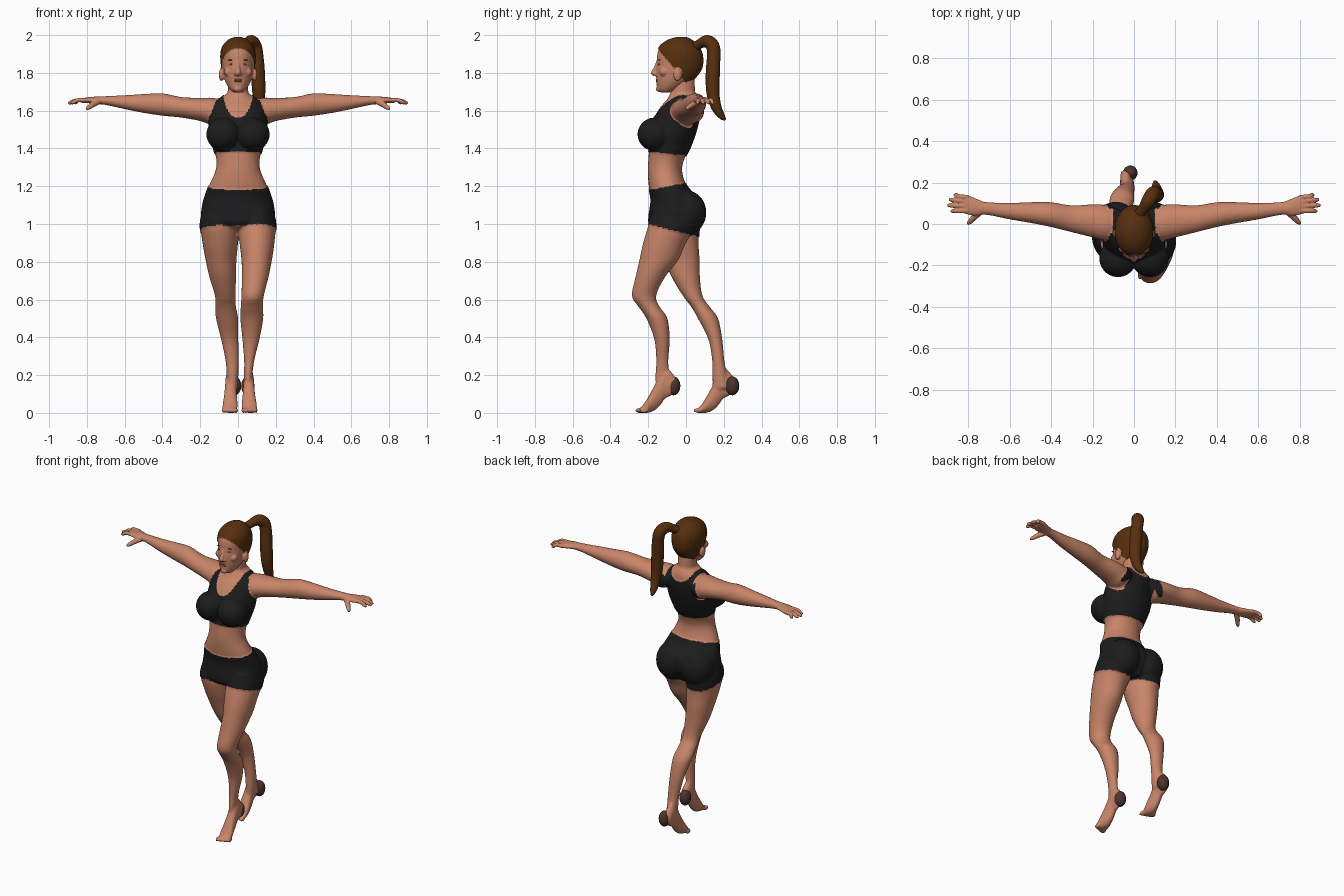
import bpy, bmesh, math
from mathutils import Vector, Matrix

old = bpy.data.objects.get("Cube")
if old:
    bpy.data.objects.remove(old, do_unlink=True)


def material(name, r, g, b):
    mat = bpy.data.materials.new(name)
    mat.use_nodes = True
    mat.diffuse_color = (r, g, b, 1)
    mat.node_tree.nodes["Principled BSDF"].inputs["Base Color"].default_value = (r, g, b, 1)
    return mat


SKIN = material("skin", .58, .235, .14)
FABRIC = material("black fabric", .012, .012, .013)
HAIR = material("brown hair", .095, .029, .005)
PAD = material("dark heel", .075, .034, .027)
WHITE = material("eye white", .55, .42, .34)
IRIS = material("dark iris", .05, .04, .02)
LIP = material("lip", .45, .15, .1)


# ---------- shape helpers ----------
def smooth_rows(rows, steps=4):
    """Catmull-Rom interpolation through rows of numbers."""
    out = []
    last = len(rows) - 1
    for i in range(last):
        p, q, r, s = (rows[max(0, min(last, i + k))] for k in (-1, 0, 1, 2))
        for j in range(steps):
            t = j / steps
            out.append([b + .5 * t * (c - a + t * (2*a - 5*b + 4*c - d + t * (3*(b - c) + d - a)))
                        for a, b, c, d in zip(p, q, r, s)])
    return out + [list(rows[last])]


def skin_rings(bm, rings):
    loops = [[bm.verts.new(co) for co in ring] for ring in rings]
    n = len(loops[0])
    for lo, hi in zip(loops, loops[1:]):
        for k in range(n):
            bm.faces.new((lo[k], lo[(k + 1) % n], hi[(k + 1) % n], hi[k]))
    bm.faces.new(loops[0])
    bm.faces.new(loops[-1])


ANGLES = [math.tau * k / 24 for k in range(24)]


def loft(bm, axis, rows, side=1, shift=(0, 0, 0)):
    """Elliptical sections; each row is position, then low and high bounds on two axes."""
    rings = []
    for t, a0, a1, b0, b1 in smooth_rows(rows):
        ring = []
        for w in ANGLES:
            a = (a0 + a1) / 2 + (a1 - a0) / 2 * math.cos(w)
            b = (b0 + b1) / 2 + (b1 - b0) / 2 * math.sin(w)
            co = {"x": (t * side, a, b), "y": (a * side, t, b), "z": (a * side, b, t)}[axis]
            ring.append(Vector(co) + Vector(shift))
        rings.append(ring)
    skin_rings(bm, rings)


def symmetric(rows):
    return [(z, -w, w, y0, y1) for z, w, y0, y1 in rows]


def tube(bm, points, side=1):
    """Round tube through points given as x, y, z, radius."""
    path = smooth_rows(points)
    pos = [Vector((p[0] * side, p[1], p[2])) for p in path]
    span = pos[-1] - pos[0]
    ref = Vector((0, 0, 0))
    ref[min(range(3), key=lambda k: abs(span[k]))] = 1
    rings = []
    for i, p in enumerate(pos):
        d = (pos[min(i + 1, len(pos) - 1)] - pos[max(i - 1, 0)]).normalized()
        u = (ref - d * ref.dot(d)).normalized()
        v = d.cross(u)
        rings.append([p + path[i][3] * (u * math.cos(w) + v * math.sin(w)) for w in ANGLES])
    skin_rings(bm, rings)


def ball(bm, centre, radii):
    bmesh.ops.create_uvsphere(bm, u_segments=24, v_segments=16, radius=1,
                              matrix=Matrix.Translation(centre) @ Matrix.Diagonal((*radii, 1)))


def finish(name, bm, mat, voxel=0, relax=0):
    """Turn the parts into one object, fused into a single surface if a voxel size is given."""
    bmesh.ops.recalc_face_normals(bm, faces=bm.faces[:])
    mesh = bpy.data.meshes.new(name)
    bm.to_mesh(mesh)
    bm.free()
    obj = bpy.data.objects.new(name, mesh)
    bpy.context.scene.collection.objects.link(obj)
    if voxel:
        fuse = obj.modifiers.new("fuse", "REMESH")
        fuse.mode = "VOXEL"
        fuse.voxel_size = voxel
        soft = obj.modifiers.new("soften", "SMOOTH")
        soft.factor = .5
        soft.iterations = relax
        bpy.context.view_layer.update()
        graph = bpy.context.evaluated_depsgraph_get()
        obj.data = bpy.data.meshes.new_from_object(obj.evaluated_get(graph))
        obj.modifiers.clear()
    obj.data.materials.clear()
    obj.data.materials.append(mat)
    for face in obj.data.polygons:
        face.use_smooth = True
        face.material_index = 0
    return obj


def cover(obj, mat, rule, thickness):
    """Colour the faces that meet the rule and raise them slightly."""
    mesh = obj.data
    mesh.materials.append(mat)
    raised = set()
    for face in mesh.polygons:
        if rule(face.center):
            face.material_index = len(mesh.materials) - 1
            raised.update(face.vertices)
    moves = [(i, mesh.vertices[i].normal * thickness) for i in raised]
    for i, move in moves:
        mesh.vertices[i].co += move


# ---------- body: torso, neck, arms, legs and feet ----------
bm = bmesh.new()
loft(bm, "z", symmetric([
    (.96, .07, -.12, .04), (1, .15, -.19, .06), (1.04, .19, -.195, .08), (1.08, .19, -.19, .085),
    (1.13, .18, -.185, .07), (1.2, .155, -.197, .005), (1.28, .12, -.203, -.02),
    (1.34, .115, -.2, -.01), (1.4, .13, -.195, .02), (1.48, .15, -.19, .05), (1.56, .15, -.17, .07),
    (1.62, .135, -.135, .075), (1.66, .1, -.1, .07), (1.69, .06, -.085, .055)]))
loft(bm, "z", symmetric([(1.6, .06, -.09, .06), (1.68, .055, -.08, .05), (1.78, .054, -.08, .045)]))
for s in (1, -1):
    ball(bm, (s * .077, -.165, 1.475), (.087, .088, .085))
    ball(bm, (s * .088, 0, 1.06), (.1, .104, .115))
    loft(bm, "x", [
        (.06, -.05, .06, 1.56, 1.65), (.13, -.08, .09, 1.525, 1.668), (.2, -.065, .095, 1.545, 1.668),
        (.3, -.04, .09, 1.563, 1.672), (.4, -.015, .105, 1.573, 1.692), (.5, .005, .105, 1.588, 1.688),
        (.6, .022, .102, 1.608, 1.682), (.7, .042, .105, 1.63, 1.677), (.76, .045, .11, 1.635, 1.675)], s)
# leading leg
loft(bm, "z", [
    (1.08, .03, .18, -.17, .04), (1, 0, .2, -.197, .06), (.9, .008, .193, -.227, 0),
    (.81, .018, .18, -.247, -.04), (.72, .02, .162, -.267, -.11), (.62, .018, .137, -.287, -.158),
    (.56, .014, .132, -.25, -.138), (.5, .012, .134, -.21, -.098), (.39, .023, .114, -.168, -.086),
    (.28, .032, .087, -.158, -.093), (.2, .032, .077, -.162, -.085), (.13, .035, .08, -.16, -.05)])
# trailing leg
loft(bm, "z", [
    (1.08, -.18, -.03, -.15, .06), (1, -.2, 0, -.18, .07), (.9, -.188, 0, -.155, .067),
    (.81, -.172, -.008, -.117, .072), (.72, -.152, -.01, -.077, .074), (.62, -.122, -.013, -.017, .087),
    (.56, -.12, -.01, .028, .127), (.5, -.117, .001, .063, .17), (.39, -.09, .002, .118, .192),
    (.28, -.067, .004, .138, .203), (.2, -.06, .002, .14, .22), (.13, -.06, 0, .14, .25)])
# feet on tiptoe
for s, x, y in ((1, .06, 0), (-1, -.042, .308)):
    loft(bm, "y", [
        (-.05, -.024, .02, .12, .18), (-.08, -.03, .024, .09, .22), (-.11, -.03, .025, .075, .24),
        (-.14, -.033, .028, .035, .2), (-.17, -.037, .033, .01, .14), (-.2, -.041, .04, 0, .085),
        (-.225, -.038, .04, 0, .045), (-.24, -.03, .034, .002, .03)], s, (x, y, 0))
    for k in range(5):
        ball(bm, (x + s * (.017 * k - .032), y - .246 + .006 * k, .013), (.0105 - .0006 * k, .024, .014))
body = finish("body", bm, SKIN, .007, 5)


def is_shorts(c):
    back = c.y + .2
    return 1 - .25 * back < c.z < 1.18 + .18 * back


def is_top(c):
    x, z = abs(c.x), c.z
    drop = .13 if c.y < 0 else .07
    neckline = (x / .075) ** 2 + ((z - 1.69) / drop) ** 2 < 1
    armhole = x > .1 and ((c.y - .01) / .065) ** 2 + ((z - 1.6) / .09) ** 2 < 1
    in_reach = 1.385 - .1 * (c.y + .2) < z < 1.7 and x < .108 + .4 * (1.67 - z)
    return in_reach and not neckline and not armhole


cover(body, FABRIC, is_shorts, .004)
cover(body, FABRIC, is_top, .004)

# ---------- hands ----------
for s, name in ((1, "left_hand"), (-1, "right_hand")):
    bm = bmesh.new()
    loft(bm, "x", [(.72, .048, .105, 1.637, 1.674), (.76, .04, .122, 1.637, 1.674),
                   (.8, .045, .138, 1.64, 1.67), (.83, .055, .137, 1.642, 1.664)], s)
    for base, tip, reach in ((.128, .14, .87), (.108, .117, .893), (.086, .09, .9), (.064, .062, .885)):
        tube(bm, [(.8, base, 1.656, .012), (.85, (base + tip) / 2, 1.655, .011),
                  (reach - .012, tip, 1.643, .01), (reach, tip, 1.638, .005)], s)
    tube(bm, [(.73, .065, 1.65, .014), (.765, .038, 1.635, .015),
              (.79, .012, 1.617, .012), (.803, 0, 1.608, .006)], s)
    finish(name, bm, SKIN, .004, 2)

# ---------- heel pads ----------
for name, x, y in (("left_heel", .052, -.066), ("right_heel", -.018, .246)):
    bm = bmesh.new()
    ball(bm, (x, y, .143), (.035, .036, .05))
    finish(name, bm, PAD)

# ---------- head with nose, ears and scalp hair ----------
bm = bmesh.new()
loft(bm, "z", symmetric([
    (1.697, .025, -.135, -.08), (1.715, .045, -.152, -.04), (1.76, .07, -.157, .03),
    (1.81, .08, -.16, .073), (1.85, .086, -.156, .086), (1.9, .088, -.152, .083),
    (1.94, .077, -.135, .063), (1.97, .05, -.095, .03), (1.985, .015, -.045, 0)]))
tube(bm, [(0, -.148, 1.86, .009), (0, -.16, 1.825, .011), (0, -.172, 1.8, .014), (0, -.165, 1.788, .008)])
ball(bm, (0, -.142, 1.715), (.022, .018, .016))
for s in (1, -1):
    ball(bm, (s * .012, -.16, 1.794), (.01, .012, .009))
    ball(bm, (s * .05, -.118, 1.805), (.025, .022, .024))
    ball(bm, (s * .088, -.045, 1.79), (.014, .022, .034))
head = finish("head", bm, SKIN, .005, 3)
cover(head, HAIR, lambda c: c.z > max(1.735, 1.925 - 1.25 * (c.y + .14))
      and not (abs(c.x) > .084 and c.z < 1.825 and c.y < -.02), .006)

# ---------- ponytail ----------
bm = bmesh.new()
tube(bm, [(.02, .04, 1.93, .026), (.045, .075, 1.955, .026), (.07, .112, 1.967, .034),
          (.09, .143, 1.94, .036), (.1, .146, 1.88, .036), (.105, .142, 1.8, .038),
          (.11, .142, 1.7, .035), (.11, .16, 1.62, .028), (.105, .19, 1.57, .018), (.1, .21, 1.55, .006)])
finish("ponytail", bm, HAIR, .006, 2)

# ---------- eyes, brows and lips ----------
for s, side in ((1, "left"), (-1, "right")):
    for part, mat, y, z, radii in (("eye", WHITE, -.142, 1.846, (.012, .005, .006)),
                                   ("iris", IRIS, -.1445, 1.846, (.005, .004, .005)),
                                   ("brow", HAIR, -.142, 1.868, (.018, .005, .0025))):
        bm = bmesh.new()
        ball(bm, (s * .036, y, z), radii)
        finish(side + "_" + part, bm, mat)
bm = bmesh.new()
for z in (1.756, 1.764):
    ball(bm, (0, -.153, z), (.022, .007, .005))
finish("lips", bm, LIP)
